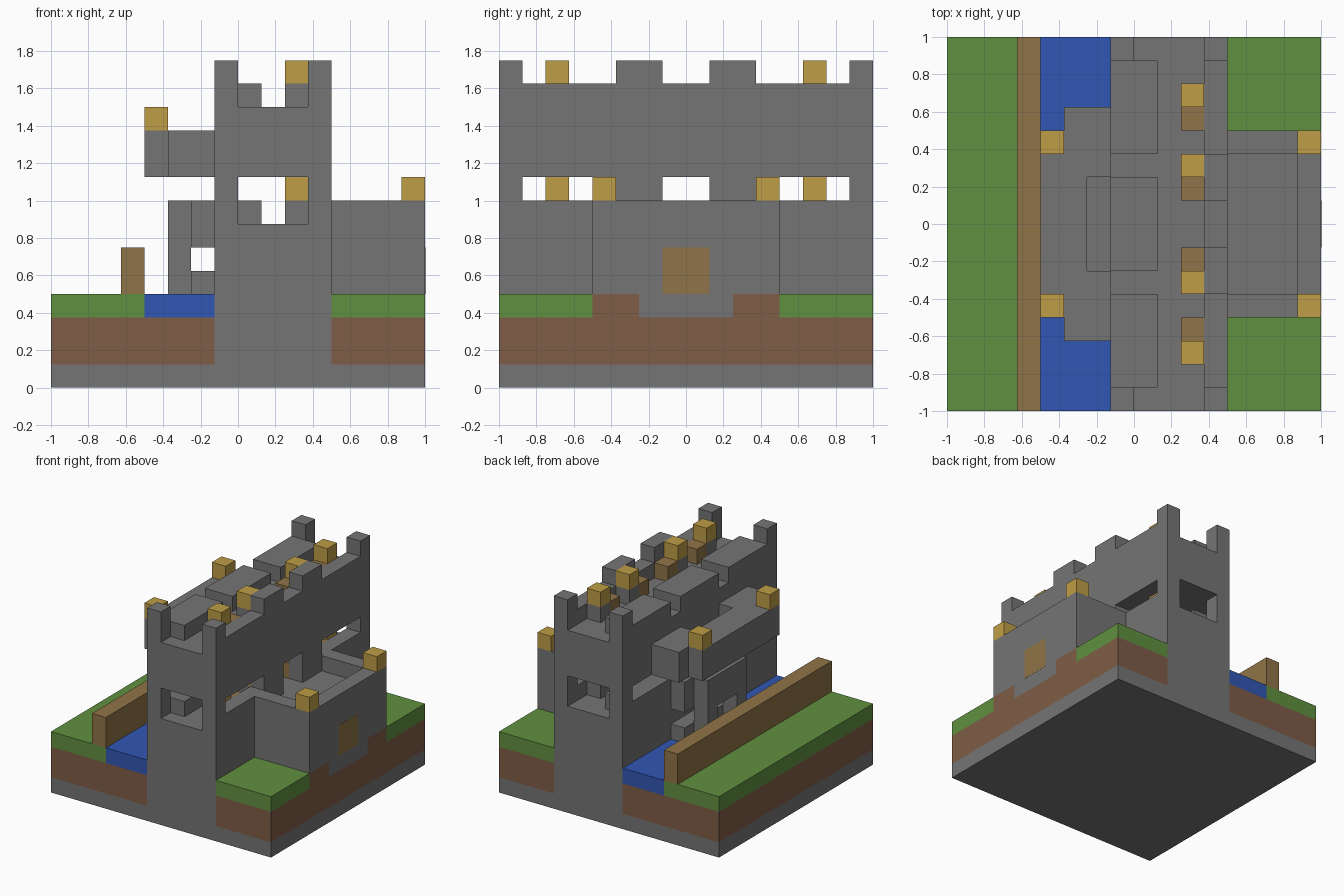
import bpy
import bmesh
from mathutils import Vector

cube = bpy.data.objects.get("Cube")
if cube:
    bpy.data.objects.remove(cube, do_unlink=True)

CELL = 0.125


def material(name, srgb):
    linear = [((c / 255 + 0.055) / 1.055) ** 2.4 for c in srgb] + [1]
    m = bpy.data.materials.new(name)
    m.use_nodes = True
    m.diffuse_color = linear
    m.node_tree.nodes["Principled BSDF"].inputs["Base Color"].default_value = linear
    return m


stone = material("stone grey", (117, 117, 117))
grass = material("grass green", (97, 144, 64))
soil = material("soil brown", (126, 93, 71))
water = material("moat blue", (50, 86, 180))
wood = material("wood brown", (144, 116, 72))
gold = material("lamp gold", (191, 157, 70))


def block(name, mat, xs, ys, zs, mirror=False):
    """Box spanning cell ranges; mirror adds a twin across y = 0."""
    bm = bmesh.new()
    spans = [ys, (-ys[1], -ys[0])] if mirror else [ys]
    for y in spans:
        low = Vector((xs[0], y[0], zs[0])) * CELL
        high = Vector((xs[1], y[1], zs[1])) * CELL
        verts = bmesh.ops.create_cube(bm, size=1)["verts"]
        for v in verts:
            v.co = (low + high) / 2 + v.co * (high - low)
    mesh = bpy.data.meshes.new(name)
    bm.to_mesh(mesh)
    bm.free()
    mesh.materials.append(mat)
    obj = bpy.data.objects.new(name, mesh)
    bpy.context.collection.objects.link(obj)
    return obj


FULL = (-8, 8)

# Ground layers
block("foundation", stone, FULL, FULL, (0, 1))
block("west_soil", soil, (-8, -1), FULL, (1, 3))
block("east_soil", soil, (4, 8), FULL, (1, 3))
block("west_grass", grass, (-8, -4), FULL, (3, 4))
block("east_grass", grass, (4, 8), (4, 8), (3, 4), True)
block("raised_soil", soil, (4, 8), (2, 4), (3, 4), True)
block("gate_path", stone, (4, 8), (-2, 2), (3, 4))
block("moat_water", water, (-4, -1), FULL, (3, 4))
block("bank_fence", wood, (-5, -4), FULL, (4, 6))

# Main wall and the deck over its gallery
block("main_wall", stone, (-1, 4), FULL, (1, 7))
block("upper_deck", stone, (-1, 4), FULL, (9, 12))


def battlements(level, z, doorway):
    """Parapets, merlons and furniture on one walkway."""
    low, high = (z, z + 1), (z + 1, z + 2)
    block(level + "_corner_posts", stone, (-1, 0), (7, 8), (z, z + 2), True)
    block(level + "_west_side_blocks", stone, (-1, 1), (3, 7), low, True)
    block(level + "_west_middle_block", stone, (-1, 1), (-2, 2), low)
    block(level + "_east_parapet", stone, (3, 4), (doorway, 8), low, True)
    block(level + "_east_corner_merlons", stone, (3, 4), (7, 8), high, True)
    block(level + "_east_middle_merlons", stone, (3, 4), (1, 3), high, True)
    for place, y in (("outer", 5), ("inner", 2)):
        tag = level + "_" + place
        block(tag + "_lamp_stands", stone, (2, 3), (y, y + 1), low, True)
        block(tag + "_lamps", gold, (2, 3), (y, y + 1), high, True)
        block(tag + "_crates", wood, (2, 3), (y - 1, y), low, True)


battlements("gallery", 7, 1)
battlements("roof", 12, 0)

# East bastion with a sunken floor
block("bastion", stone, (4, 8), (-4, 4), (4, 7))
block("bastion_side_parapets", stone, (4, 8), (3, 4), (7, 8), True)
block("bastion_front_parapet", stone, (7, 8), (-3, 3), (7, 8))
block("bastion_lamps", gold, (7, 8), (3, 4), (8, 9), True)
block("bastion_door", wood, (7.98, 8.01), (-1, 1), (4, 6))

# West balcony with a drop hole beside the wall
block("balcony_outer", stone, (-4, -3), (-4, 4), (9, 11))
block("balcony_middle", stone, (-3, -2), (-5, 5), (9, 11))
block("balcony_inner_sides", stone, (-2, -1), (2, 5), (9, 11), True)
block("balcony_lamps", gold, (-4, -3), (3, 4), (11, 12), True)

# Water gate below the balcony
block("water_gate_piers", stone, (-3, -2), (1, 2), (4, 8), True)
block("water_gate_lintel", stone, (-3, -2), (-1, 1), (6, 8))
block("water_gate_hood", stone, (-2, -1), (-3, 3), (6, 8))
block("water_gate_step", stone, (-2, -1), (-3, 3), (4, 5))
